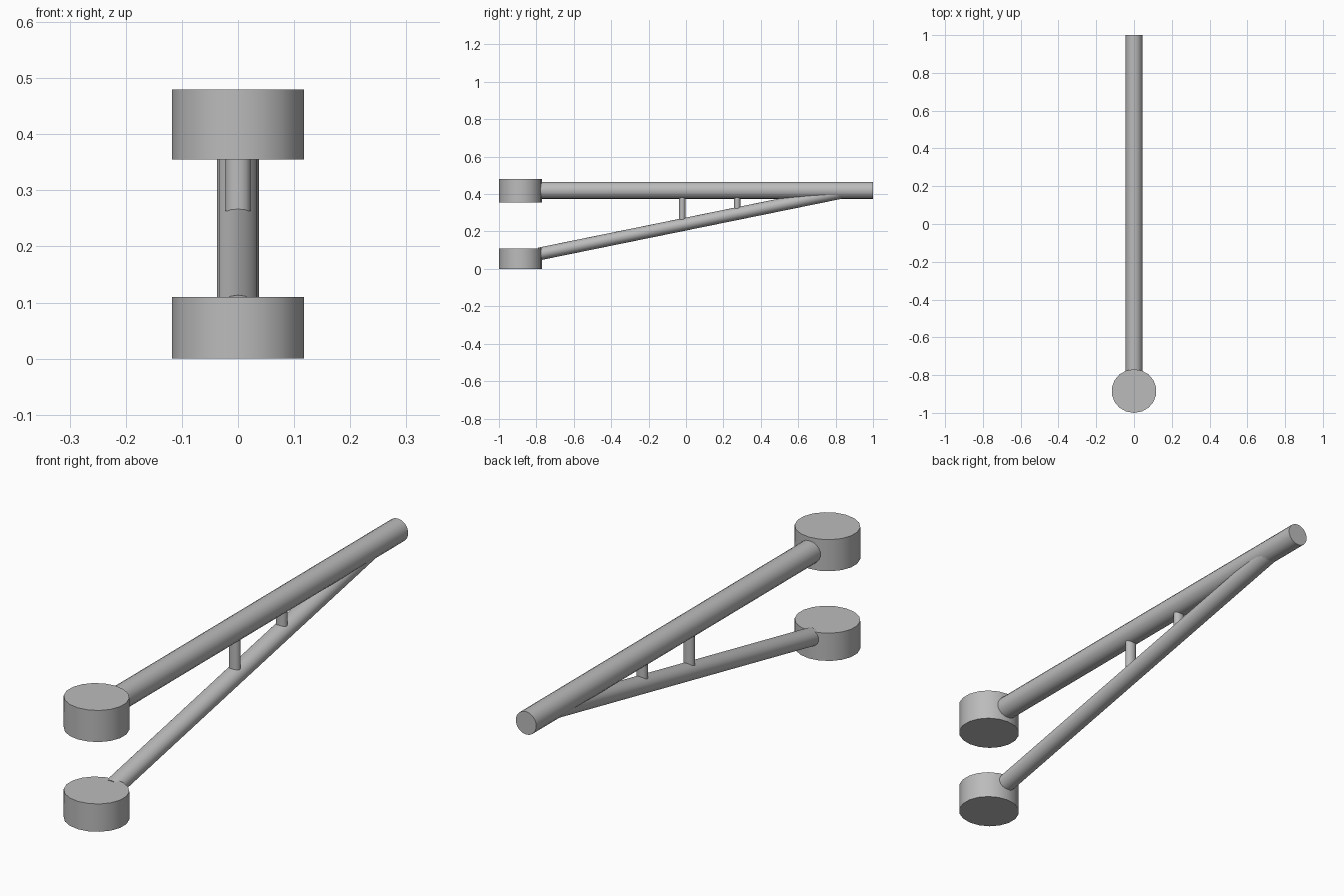
import bpy, math
from mathutils import Vector

if "Cube" in bpy.data.objects:
    bpy.data.objects.remove(bpy.data.objects["Cube"])

grey = bpy.data.materials.new("plain grey")
grey.diffuse_color = (0.5, 0.5, 0.5, 1)
grey.use_nodes = True
grey.node_tree.nodes["Principled BSDF"].inputs["Base Color"].default_value = grey.diffuse_color


def rod(name, start, end, rx, ry, sides=18):
    """Elliptical cylinder between two points lying in the x = 0 plane."""
    a, b = Vector(start), Vector(end)
    d = b - a
    bpy.ops.mesh.primitive_cylinder_add(vertices=sides, radius=1, depth=d.length, location=(a + b) / 2)
    ob = bpy.context.object
    ob.name = name
    ob.scale = (rx, ry, 1)
    ob.rotation_euler = (-math.atan2(d.y, d.z), 0, 0)
    bpy.ops.object.transform_apply(location=False, rotation=True, scale=True)
    bpy.ops.object.shade_smooth_by_angle(angle=math.radians(35))
    ob.data.materials.append(grey)
    return ob


# Round pads at the front
rod("upper_pad", (0, -0.8845, 0.355), (0, -0.8845, 0.48), 0.119, 0.1155)
rod("lower_pad", (0, -0.8845, 0.0), (0, -0.8845, 0.11), 0.119, 0.1155)

# Straight main beam and sloping brace
rod("main_beam", (0, -0.79, 0.42), (0, 1.0, 0.42), 0.045, 0.0455)
rod("sloping_brace", (0, -0.785, 0.08), (0, 0.87, 0.417), 0.038, 0.034)

# Short struts between beam and brace
for i, (y, z) in enumerate([(-0.02, 0.24), (0.274, 0.30)]):
    rod(f"strut_{i + 1}", (0, y, z), (0, y, 0.41), 0.0225, 0.0175)
